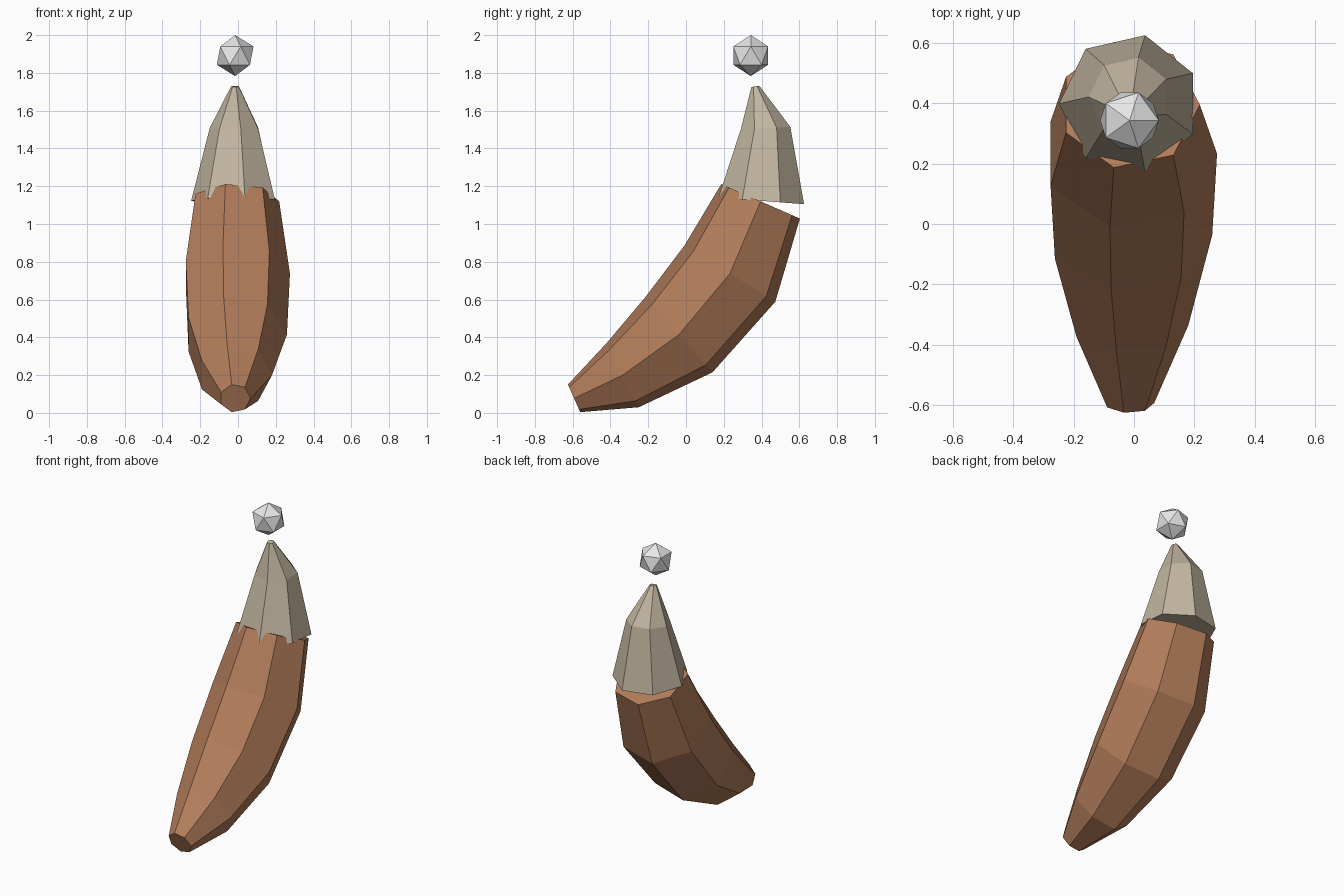
import bpy, bmesh, math
from mathutils import Vector

if "Cube" in bpy.data.objects:
    bpy.data.objects.remove(bpy.data.objects["Cube"])

SIDES = 7
CX = -0.015


def material(name, rgb):
    m = bpy.data.materials.new(name)
    m.diffuse_color = (*rgb, 1)
    m.use_nodes = True
    m.node_tree.nodes["Principled BSDF"].inputs["Base Color"].default_value = m.diffuse_color
    return m


def add_object(name, bm, mat):
    bmesh.ops.recalc_face_normals(bm, faces=bm.faces)
    mesh = bpy.data.meshes.new(name)
    bm.to_mesh(mesh)
    bm.free()
    mesh.materials.append(mat)
    obj = bpy.data.objects.new(name, mesh)
    bpy.context.collection.objects.link(obj)


def loft(name, rings, start, mat):
    """Skin seven-sided rings; each is (front y, front z, back y, back z, radius)."""
    bm = bmesh.new()
    loops = []
    for fy, fz, by, bz, r in rings:
        centre = Vector((CX, (fy + by) / 2, (fz + bz) / 2))
        u = Vector((0, fy - by, fz - bz)).normalized()
        loop = []
        for k in range(SIDES):
            a = start + k * math.tau / SIDES
            loop.append(bm.verts.new(centre + Vector((r * math.cos(a), 0, 0)) + u * r * math.sin(a)))
        loops.append(loop)
    for a, b in zip(loops, loops[1:]):
        for k in range(SIDES):
            j = (k + 1) % SIDES
            bm.faces.new((a[k], a[j], b[j], b[k]))
    bm.faces.new(loops[0])
    bm.faces.new(loops[-1])
    add_object(name, bm, mat)


brown = material("warm brown", (0.445, 0.202, 0.102))
beige = material("grey beige", (0.54, 0.465, 0.35))
grey = material("light grey", (0.8, 0.8, 0.8))

# Curved body, from the narrow foot up to the wide shoulder
loft("curved_body", [
    (-0.625, 0.150, -0.560, 0.004, 0.082),
    (-0.420, 0.370, -0.250, 0.030, 0.195),
    (-0.213, 0.615, 0.140, 0.215, 0.274),
    (-0.005, 0.885, 0.470, 0.590, 0.290),
    (0.190, 1.210, 0.600, 1.030, 0.233),
], 0, brown)

# Pointed cap resting over the shoulder
loft("pointed_cap", [
    (0.173, 1.140, 0.624, 1.105, 0.233),
    (0.290, 1.500, 0.552, 1.514, 0.135),
    (0.345, 1.725, 0.389, 1.732, 0.022),
], math.pi, beige)

# Small faceted ball floating above the cap
bm = bmesh.new()
bmesh.ops.create_icosphere(bm, subdivisions=1, radius=0.1085)
bmesh.ops.translate(bm, verts=bm.verts, vec=(CX, 0.343, 1.8915))
add_object("floating_ball", bm, grey)
